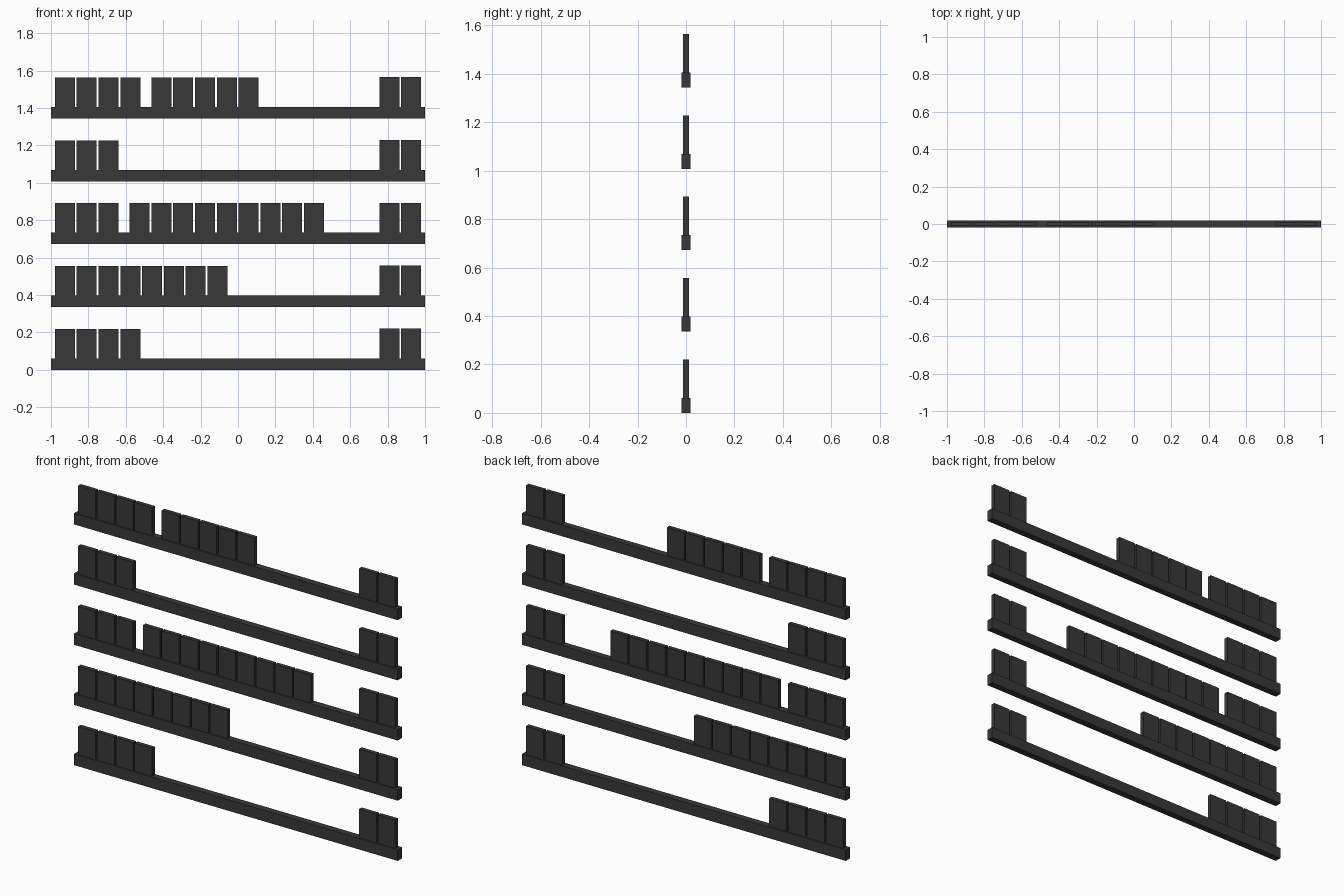
import bpy

if "Cube" in bpy.data.objects:
    bpy.data.objects.remove(bpy.data.objects["Cube"])

RAIL_H, RAIL_D = 0.062, 0.038
TILE_W, TILE_D, PITCH = 0.107, 0.024, 0.1165
ROW_STEP, FIRST_X, GAP = 0.336, -0.979, 0.05

dark = bpy.data.materials.new("dark_grey")
dark.diffuse_color = (0.04, 0.04, 0.04, 1)
dark.use_nodes = True
dark.node_tree.nodes["Principled BSDF"].inputs["Base Color"].default_value = dark.diffuse_color


def box(name, x0, x1, depth, z0, z1):
    bpy.ops.mesh.primitive_cube_add(size=1, location=((x0 + x1) / 2, 0, (z0 + z1) / 2))
    ob = bpy.context.object
    ob.name = name
    ob.scale = (x1 - x0, depth, z1 - z0)
    bpy.ops.object.transform_apply(location=False, rotation=False, scale=True)
    ob.data.materials.append(dark)


def tiles(name, x, count, z, top):
    for i in range(count):
        x0 = x + i * PITCH
        box(f"{name}_{i + 1}", x0, x0 + TILE_W, TILE_D, z + RAIL_H, z + top)


# Rows from bottom to top: tiles in the first group, tiles after the gap
rows = [(4, 0), (8, 0), (3, 9), (3, 0), (4, 5)]
for r, (first, second) in enumerate(rows):
    z = r * ROW_STEP
    # Support rail
    box(f"rail_{r + 1}", -1, 1, RAIL_D, z, z + RAIL_H)
    # Left-hand tile groups
    tiles(f"row_{r + 1}_first_tile", FIRST_X, first, z, 0.219)
    tiles(f"row_{r + 1}_second_tile", FIRST_X + first * PITCH + GAP, second, z, 0.219)
    # Pair of tiles at the right-hand end
    tiles(f"row_{r + 1}_end_tile", 0.756, 2, z, 0.221)
